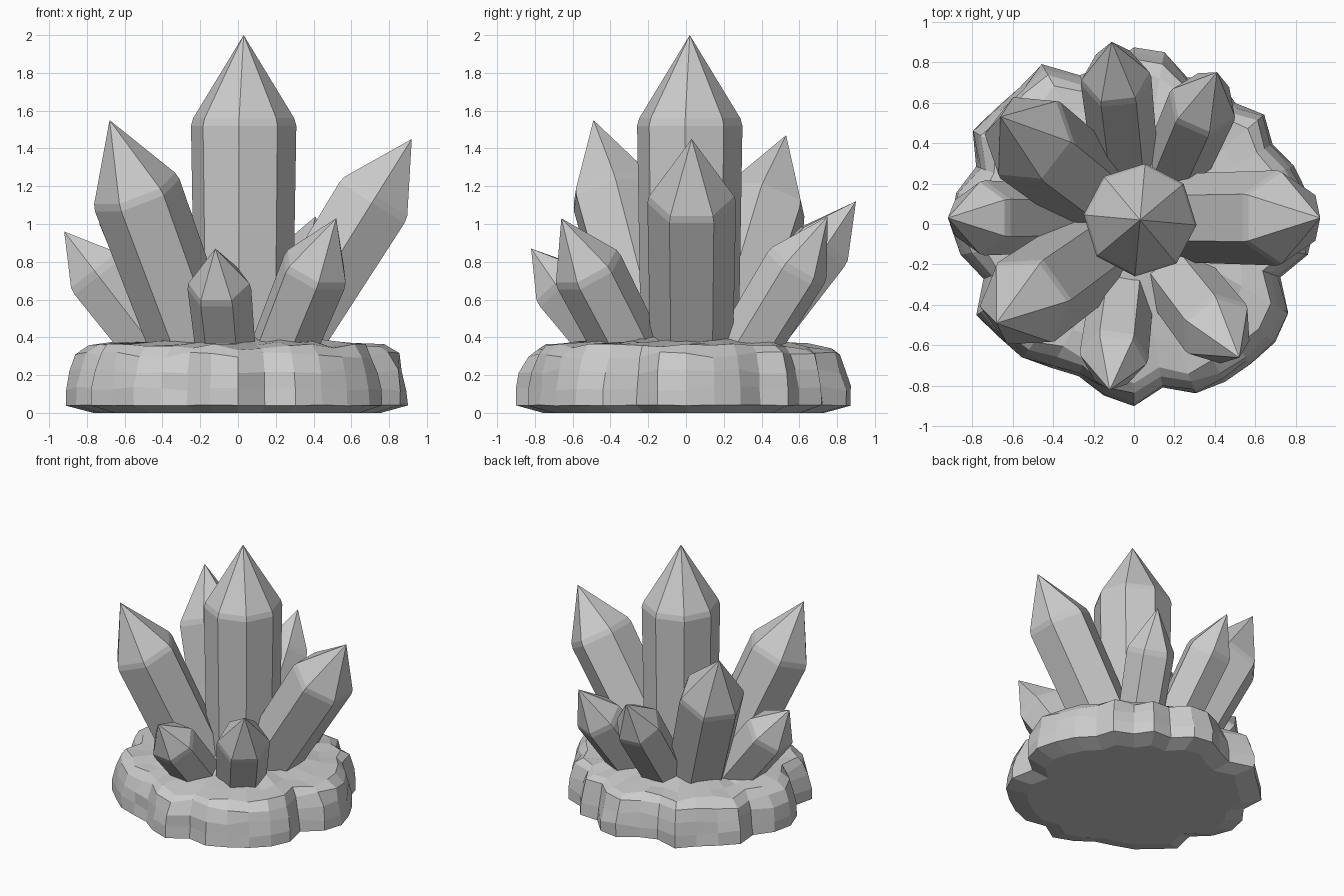
import bpy
import bmesh
import math
import random
from mathutils import Vector

random.seed(4)

default_cube = bpy.data.objects.get("Cube")
if default_cube:
    bpy.data.objects.remove(default_cube, do_unlink=True)

# One plain grey for stone and crystals
grey = bpy.data.materials.new("plain_grey")
grey.use_nodes = True
tone = (0.6, 0.6, 0.6, 1)
grey.diffuse_color = tone
grey.node_tree.nodes["Principled BSDF"].inputs["Base Color"].default_value = tone


def loft(name, rings, bottom, top):
    """Skin a stack of equal rings and close both ends with fans."""
    bm = bmesh.new()
    loops = [[bm.verts.new(point) for point in ring] for ring in rings]
    count = len(loops[0])
    for low, high in zip(loops, loops[1:]):
        for i in range(count):
            j = (i + 1) % count
            bm.faces.new((low[i], low[j], high[j], high[i]))
    for loop, point in ((loops[0], bottom), (loops[-1], top)):
        apex = bm.verts.new(point)
        for i in range(count):
            bm.faces.new((loop[i], loop[(i + 1) % count], apex))
    bmesh.ops.recalc_face_normals(bm, faces=bm.faces)
    mesh = bpy.data.meshes.new(name)
    bm.to_mesh(mesh)
    bm.free()
    mesh.materials.append(grey)
    obj = bpy.data.objects.new(name, mesh)
    bpy.context.collection.objects.link(obj)
    return obj


def crystal(name, tip, shoulder, radius, sides=6, turn=0.0):
    """Prism with a softened shoulder and a pointed cap, rooted in the rock."""
    tip, shoulder = Vector(tip), Vector(shoulder)
    axis = (tip - shoulder).normalized()
    if axis.z > 0.99:
        side = Vector((1, 0, 0))
    else:
        side = Vector((-axis.y, axis.x, 0)).normalized()
    other = axis.cross(side)
    root = shoulder - axis * ((shoulder.z - 0.2) / axis.z)

    def ring(centre, size):
        angles = [turn + math.tau * i / sides for i in range(sides)]
        return [centre + (side * math.cos(a) + other * math.sin(a)) * size
                for a in angles]

    rings = [ring(root, radius * 0.92),
             ring(shoulder - axis * 0.02, radius),
             ring(shoulder + axis * 0.02, radius * 0.96)]
    return loft(name, rings, root, tip)


# Crystals: tip, shoulder centre, radius
crystal("centre_crystal", (0.03, 0.02, 2), (0.03, 0.02, 1.54), 0.28, 8, -0.09)
crystal("left_crystal", (0.92, 0.03, 1.45), (0.72, 0.03, 1.13), 0.235)
crystal("front_right_crystal", (-0.68, -0.49, 1.55), (-0.54, -0.39, 1.17), 0.24)
crystal("back_right_crystal", (-0.66, 0.53, 1.47), (-0.52, 0.42, 1.11), 0.24)
crystal("back_crystal", (-0.11, 0.9, 1.12), (-0.09, 0.72, 0.88), 0.175)
crystal("back_left_crystal", (0.41, 0.75, 1.04), (0.34, 0.59, 0.78), 0.175)
crystal("front_left_crystal", (0.52, -0.66, 1.03), (0.41, -0.52, 0.76), 0.19)
crystal("front_crystal", (-0.12, -0.82, 0.87), (-0.1, -0.66, 0.67), 0.17)
crystal("right_crystal", (-0.92, 0.03, 0.96), (-0.75, 0.03, 0.74), 0.185)

# Rock base: lumpy outline, one radius every ten degrees
outline = [0.9, 0.87, 0.84, 0.79, 0.84, 0.78, 0.83, 0.77, 0.86,
           0.87, 0.8, 0.78, 0.91, 0.88, 0.89, 0.92, 0.83, 0.89,
           0.91, 0.87, 0.79, 0.9, 0.87, 0.86, 0.82, 0.8, 0.86,
           0.9, 0.82, 0.89, 0.9, 0.9, 0.91, 0.88, 0.77, 0.87]

# Rock layers: height, scale of outline, sideways wobble, height wobble
layers = [(0, 0.84, 0, 0),
          (0.04, 1, 0, 0.003),
          (0.13, 0.99, 0.012, 0.015),
          (0.22, 0.975, 0.015, 0.015),
          (0.305, 0.94, 0.015, 0.018),
          (0.35, 0.87, 0.02, 0.018),
          (0.365, 0.72, 0.03, 0.014),
          (0.385, 0.5, 0.02, 0.012),
          (0.41, 0.25, 0, 0)]


def rock_ring(height, scale, wobble, lift):
    points = []
    for i, radius in enumerate(outline):
        angle = math.tau * i / len(outline)
        reach = radius * scale + random.uniform(-wobble, wobble)
        points.append((reach * math.cos(angle), reach * math.sin(angle),
                       height + random.uniform(-lift, lift)))
    return points


loft("rock_base", [rock_ring(*layer) for layer in layers],
     (0, 0, 0), (0, 0, 0.42))
